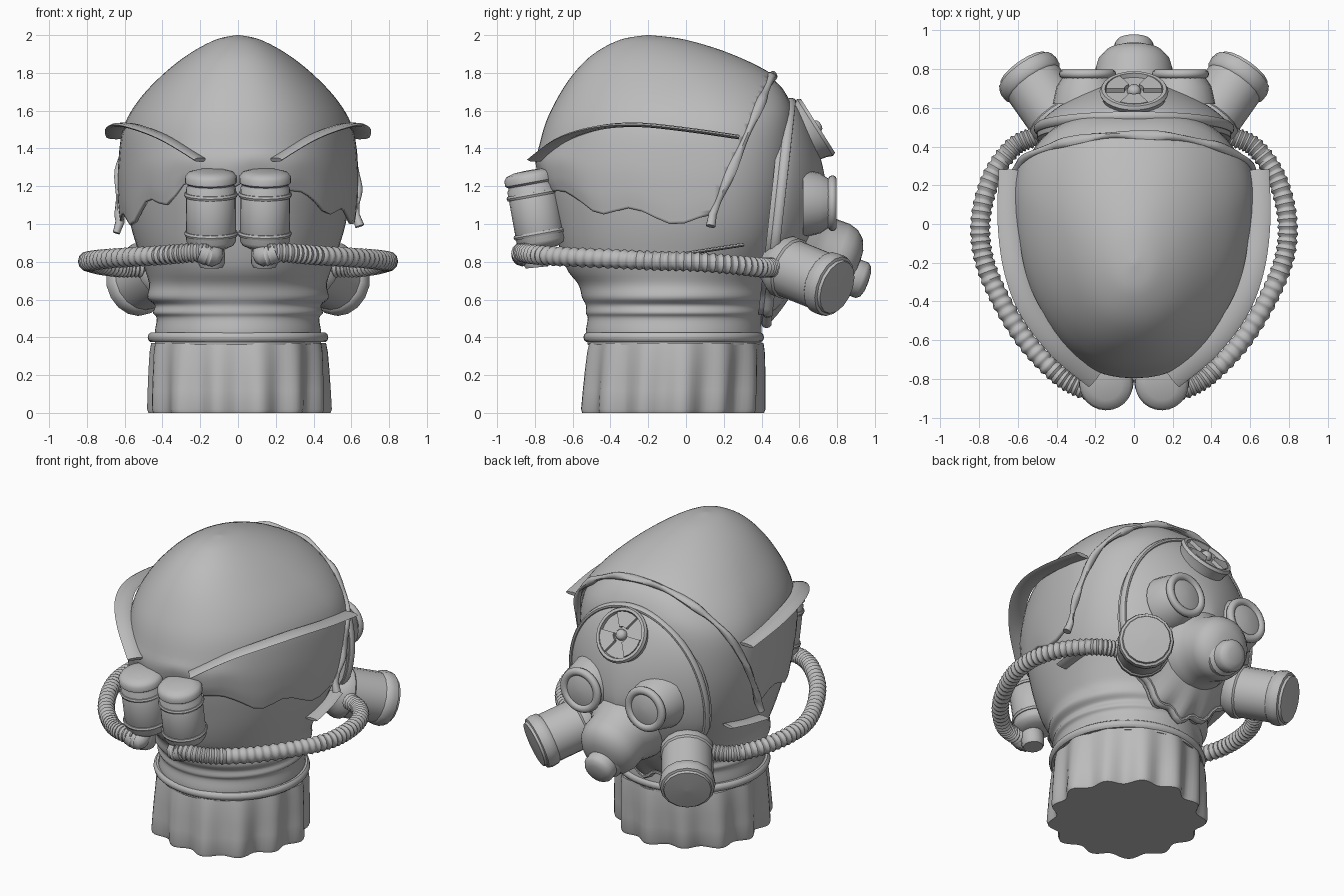
import bpy, bmesh, math
from mathutils import Vector

cube = bpy.data.objects.get("Cube")
if cube:
    bpy.data.objects.remove(cube)

grey = bpy.data.materials.new("plain_grey")
grey.use_nodes = True
grey.diffuse_color = (0.5, 0.5, 0.5, 1)
grey.node_tree.nodes["Principled BSDF"].inputs["Base Color"].default_value = (0.5, 0.5, 0.5, 1)
made = []


def finish(name, bm):
    bmesh.ops.recalc_face_normals(bm, faces=bm.faces)
    mesh = bpy.data.meshes.new(name)
    bm.to_mesh(mesh)
    bm.free()
    mesh.materials.append(grey)
    ob = bpy.data.objects.new(name, mesh)
    bpy.context.collection.objects.link(ob)
    made.append(ob)
    return ob


def loft(rings, caps=(True, True), wrap=False):
    """Skin a list of closed rings."""
    bm = bmesh.new()
    vs = [[bm.verts.new(p) for p in ring] for ring in rings]
    n = len(vs[0])
    pairs = list(zip(vs, vs[1:])) + ([(vs[-1], vs[0])] if wrap else [])
    for a, b in pairs:
        for i in range(n):
            j = (i + 1) % n
            bm.faces.new((a[i], a[j], b[j], b[i]))
    for ring, cap in zip((vs[0], vs[-1]), caps):
        if cap and not wrap:
            bm.faces.new(ring)
    return bm


def spline(pts, steps):
    """Smooth curve through points of any dimension."""
    out = []
    for i in range(len(pts) - 1):
        a, b, c, d = (pts[min(max(k, 0), len(pts) - 1)] for k in range(i - 1, i + 3))
        for s in range(steps):
            t = s / steps
            out.append([q + t / 2 * (r - p + t * (2 * p - 5 * q + 4 * r - w + t * (3 * (q - r) + w - p)))
                        for p, q, r, w in zip(a, b, c, d)])
    return out + [list(pts[-1])]


def lathe(name, origin, axis, profile, seg=24):
    """Turn a (radius, height) profile about an axis."""
    q = Vector(axis).to_track_quat('Z', 'Y')
    rings = [[Vector(origin) + q @ Vector((r * math.cos(k * math.tau / seg), r * math.sin(k * math.tau / seg), h))
              for k in range(seg)] for r, h in profile]
    return finish(name, loft(rings))


def ring_profile(r, w, h0):
    """Band profile around radius r."""
    return [(r - w, h0 - w), (r + w * .6, h0 - w), (r + w, h0), (r + w * .6, h0 + w), (r - w, h0 + w)]


def sweep(name, pts, ref, wide, thick, seg=10, wrap=False):
    """Sweep an oval along a path; ref is the thick direction."""
    pts = [Vector(p) for p in pts]
    n, ref, rings = len(pts), Vector(ref), []
    for i, p in enumerate(pts):
        a = pts[(i - 1) % n] if wrap else pts[max(i - 1, 0)]
        b = pts[(i + 1) % n] if wrap else pts[min(i + 1, n - 1)]
        t = (b - a).normalized()
        side = t.cross(ref).normalized()
        up = side.cross(t)
        w = wide(i) if callable(wide) else wide
        h = thick(i) if callable(thick) else thick
        rings.append([p + side * w * math.cos(k * math.tau / seg) + up * h * math.sin(k * math.tau / seg)
                      for k in range(seg)])
    return finish(name, loft(rings, wrap=wrap))


def section(level, front_power, seg=72):
    """Egg-shaped slice: height, half width, back, widest, front; round at the neck, fuller above."""
    z, hw, yb, yc, yf = level
    blend = min(1, max(0, (z - .65) / .25))
    ring = []
    for k in range(seg):
        a = k * math.tau / seg
        c, s = math.cos(a), math.sin(a)
        power = 1 + blend * ((front_power if c > 0 else .9) - 1)
        ring.append(Vector((math.copysign(hw * abs(s) ** power, s), yc + c * (yf - yc if c > 0 else yc - yb), z)))
    return ring


# Head and ribbed neck
head = [(.36, .44, -.52, -.06, .4), (.43, .44, -.53, -.06, .4), (.5, .43, -.52, -.06, .4), (.53, .45, -.53, -.06, .41),
        (.57, .44, -.53, -.06, .41), (.61, .48, -.55, -.05, .43), (.68, .47, -.57, -.03, .44), (.78, .5, -.64, 0, .47),
        (1, .57, -.7, .06, .53), (1.25, .6, -.75, .1, .57), (1.5, .58, -.73, .1, .58), (1.65, .5, -.67, .05, .55),
        (1.78, .36, -.56, 0, .44), (1.9, .18, -.4, -.1, .15), (1.94, .01, -.21, -.2, -.19)]
finish("head", loft([section(v, .65) for v in spline(head, 4)]))

# Hood with a wavy hem, open at the mask
hood_levels = [(2, .01, -.21, -.2, -.19), (1.975, .12, -.35, -.18, 0), (1.9, .26, -.49, -.1, .24),
               (1.79, .4, -.6, 0, .46), (1.65, .53, -.69, .08, .6), (1.5, .61, -.755, .13, .66),
               (1.3, .635, -.795, .15, .68), (1.12, .635, -.785, .15, .66), (1, .625, -.76, .15, .64)]
rings = [section(v, .88) for v in spline(hood_levels, 5)]
for ring in rings:
    for k, p in enumerate(ring):
        if p.z < 1.4:
            rise = .08 * min(1, max(0, -p.y - .25) / .3) + .09 * min(1, max(0, -p.y - .58) / .1)
            hem = 1.03 + rise + .032 * math.sin(k * math.tau / 72 * 13) + .012 * math.sin(k * .6)
            p.z = 1.4 - (1.4 - p.z) * (1.4 - hem) / .4
bm = loft(rings, caps=(True, False))
cut = bmesh.ops.bisect_plane(bm, geom=bm.verts[:] + bm.edges[:] + bm.faces[:], plane_co=(0, .46, 1.79),
                             plane_no=(0, .79, -.34), clear_outer=True)["geom_cut"]
rim = sorted((v.co.copy() for v in cut if isinstance(v, bmesh.types.BMVert)),
             key=lambda p: math.atan2(p.x, p.z - 1.2))
hood = finish("hood", bm)
mod = hood.modifiers.new("thickness", 'SOLIDIFY')
mod.thickness = .02

# Uneven rolled edge round the hood opening
path = [rim[0]]
for p in rim:
    if (p - path[-1]).length > .02:
        path.append(p)
path = [path[0] + Vector((-.02, -.01, -.06))] + path + [path[-1] + Vector((.02, -.01, -.06))]
sweep("hood_edge", path, (0, .79, -.34), lambda i: .019 + .007 * math.sin(i * .9),
      lambda i: .022 + .006 * math.sin(i * .6))

# Flared flaps and short straps on both sides
flap = [(.645, .28, 1.46), (.65, 0, 1.5), (.615, -.25, 1.525), (.53, -.46, 1.51), (.38, -.65, 1.45), (.2, -.8, 1.34)]
strap = [(.56, -.02, .84), (.55, .14, .865), (.52, .3, .89)]
for s, label in ((1, "left"), (-1, "right")):
    sweep(label + "_flap", [(s * x, y, z) for x, y, z in spline(flap, 6)], (0, 0, 1), .054, .012, 8)
    sweep(label + "_strap", [(s * x, y, z) for x, y, z in spline(strap, 4)], (0, 0, 1), .045, .01, 8)

# Folded collar cloth and its cord
rings = []
for z, r in ((0, .458), (.02, .466), (.12, .466), (.22, .465), (.32, .462), (.37, .455)):
    ring = []
    for k in range(120):
        a = k * math.tau / 120
        fold = (.022 * math.sin(13 * a) + .01 * math.sin(5 * a + 1)) * (1.1 - z * 1.8)
        ring.append((math.cos(a) * (r + fold), -.075 + .05 * z + math.sin(a) * (r + fold), z))
    rings.append(ring)
finish("collar", loft(rings))
circle = [(.455 * math.cos(k * math.tau / 64), -.065 + .455 * math.sin(k * math.tau / 64), .4) for k in range(64)]
sweep("collar_cord", circle, (0, 0, 1), .023, .027, wrap=True)


# Domed face mask with a scalloped chin
def mask_ring(s, depth, seg=72):
    ring = []
    for k in range(seg):
        a = k * math.tau / seg
        low = max(0, -math.cos(a))
        ruffle = 1 + .04 * low * s ** 6 * math.cos(14 * a)
        z = 1.07 + .58 * s * math.cos(a) * ruffle
        x = .5 * s * math.sin(a) * ruffle * (1 - .25 * low * low)
        ring.append(Vector((x, .43 + (z - .5) * .11 + depth, z)))
    return ring


mask = [mask_ring(1, -.05)]
for i in range(17):
    s = math.cos(i / 16 * 1.56)
    mask.append(mask_ring(s, .26 * (1 - s ** 1.4) ** (1 / 1.4)))
finish("mask", loft(mask))
sweep("mask_edge", mask_ring(1, .0), (0, 1, 0), .018, .026, wrap=True)

# Muzzle and outlet valve
muzzle_dir = (0, .94, -.34)
lathe("muzzle", (0, .64, .87), muzzle_dir,
      [(.27, -.06), (.225, .04), (.2, .09), (.2, .17), (.185, .22), (.15, .26), (.09, .285), (.01, .29)], 32)
lathe("valve", (0, .8, .75), muzzle_dir,
      [(.12, 0), (.12, .07), (.1, .09), (.1, .14), (.085, .16), (.05, .172), (.01, .175)], 20)

# Eyepieces
for s, label in ((1, "left"), (-1, "right")):
    lathe(label + "_eye_socket", (s * .24, .62, 1.11), (0, 1, 0), [(.18, 0), (.16, .09), (.12, .15)])
    hoop = [(s * .24 + .122 * math.cos(k * math.tau / 32), .775, 1.11 + .122 * math.sin(k * math.tau / 32))
            for k in range(32)]
    sweep(label + "_eye_hoop", hoop, (0, 1, 0), .026, .024, wrap=True)
    lathe(label + "_lens", (s * .24, .75, 1.11), (0, 1, 0), [(.115, 0), (.105, .03), (.07, .04), (.01, .045)])

# Forehead disc with three blades and a centre stud
normal = Vector((0, .82, .52))
centre = Vector((0, .675, 1.505))
lathe("forehead_disc", centre, normal, [(.15, -.09), (.165, -.02), (.178, .01), (.168, .028), (.15, .028),
                                        (.145, .005), (.01, .005)], 28)
lathe("forehead_stud", centre, normal, [(.035, 0), (.035, .025), (.025, .04), (.01, .045)], 12)
turn = normal.to_track_quat('Z', 'Y')
for b in range(3):
    angles = [b * math.tau / 3 + math.pi / 2 + math.radians(d) for d in (-30, -15, 0, 15, 30)]
    flat = [(.05, a) for a in angles] + [(.145, a) for a in reversed(angles)]
    rings = [[centre + turn @ Vector((r * math.cos(a), r * math.sin(a), h)) for r, a in flat] for h in (0, .028)]
    finish("forehead_blade_%d" % (b + 1), loft(rings))

# Filter canisters, ribbed hoses and back tanks, mirrored
hose = [(.4, .5, .77), (.52, .45, .77), (.63, .39, .77), (.735, .24, .785), (.79, .04, .8), (.78, -.16, .805),
        (.7, -.37, .815), (.56, -.6, .825), (.4, -.77, .835), (.28, -.845, .845), (.15, -.87, .85)]
for s, label in ((1, "left"), (-1, "right")):
    base, tip = Vector((s * .36, .5, .785)), Vector((s * .56, .785, .67))
    axis = tip - base
    n = axis.length
    lathe(label + "_canister", base, axis,
          [(.12, -.05), (.15, 0), (.168, .03), (.168, .07), (.158, .08), (.158, n - .08), (.168, n - .07),
           (.172, n - .03), (.165, n), (.15, n + .005), (.145, n + .02), (.01, n + .03)], 16)
    dense = spline(hose, 26)
    ribs = lambda i: .049 + .005 * math.sin(i * 1.26)
    sweep(label + "_hose", [(s * x, y, z) for x, y, z in dense], (0, 0, 1), ribs, ribs, 12)

    low, top = Vector((s * .142, -.765, .91)), Vector((s * .144, -.83, 1.27))
    axis = top - low
    n = axis.length
    lathe(label + "_tank", low, axis,
          [(.08, -.04), (.12, -.02), (.132, 0), (.132, n - .08), (.124, n - .07), (.124, n - .06), (.138, n - .05),
           (.138, n - .02), (.122, n), (.08, n + .012), (.01, n + .015)])
    for h in (.04, .25):
        lathe(label + "_tank_band", low, axis, ring_profile(.131, .012, h))
    elbow = [(s * .2, -.87, .85), (s * .14, -.865, .83), (s * .13, -.82, .86), (s * .13, -.79, .93)]
    sweep(label + "_tank_elbow", spline(elbow, 5), (s, 0, .2), .055, .055, 12)
    lathe(label + "_tank_valve", (s * .14, -.79, .77), (0, -.1, 1), [(.06, 0), (.07, .02), (.07, .08), (.055, .15)], 14)

# Smooth shading with crisp edges
bpy.ops.object.select_all(action='DESELECT')
for ob in made:
    ob.select_set(True)
bpy.context.view_layer.objects.active = made[0]
bpy.ops.object.shade_smooth_by_angle(angle=math.radians(40))
